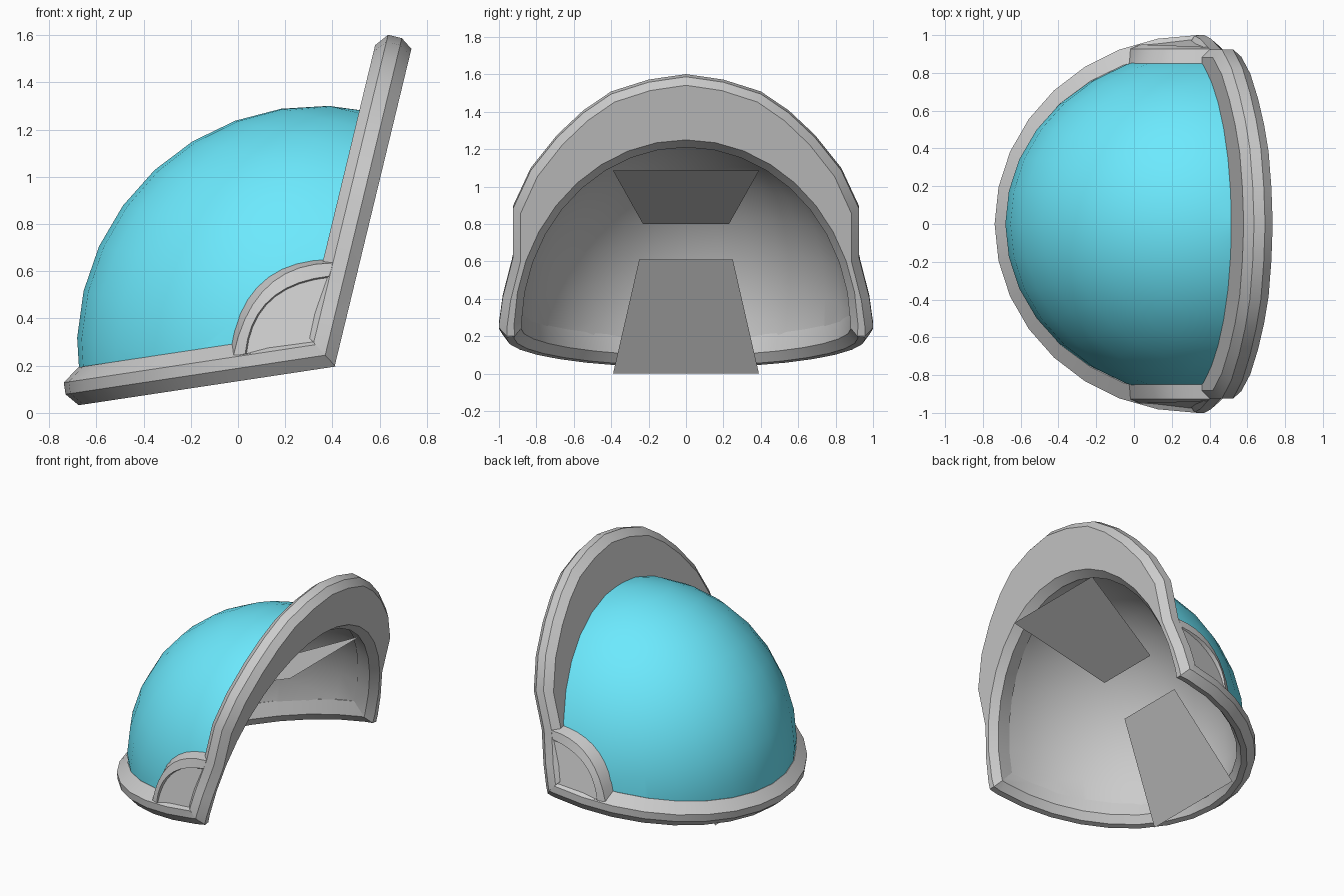
import bpy, bmesh
from math import sin, cos, radians, pi
from mathutils import Vector as V, Matrix

if "Cube" in bpy.data.objects:
    bpy.data.objects.remove(bpy.data.objects["Cube"])

# shared frame: the lower front corner, the front plane and the tilted base plane
C = V((0.41, 0, 0.20))
T, N = V((0.235, 0, 0.972)), V((0.972, 0, -0.235))     # up along / out of front plane
D, M = V((0.989, 0, 0.149)), V((-0.149, 0, 0.989))     # along / up from base plane
MITRE = T + D                                          # joint between rim and frame
CENTRE = V((0.345, 0, 0.28))


def finish(name, bm, color=None, angle=30, recalc=True):
    if recalc:
        bmesh.ops.recalc_face_normals(bm, faces=bm.faces[:])
    me = bpy.data.meshes.new(name)
    bm.to_mesh(me)
    bm.free()
    ob = bpy.data.objects.new(name, me)
    bpy.context.collection.objects.link(ob)
    if color:
        mat = bpy.data.materials.new(name + "_paint")
        mat.diffuse_color = color
        mat.use_nodes = True
        mat.node_tree.nodes["Principled BSDF"].inputs["Base Color"].default_value = mat.diffuse_color
        me.materials.append(mat)
    bpy.ops.object.select_all(action='DESELECT')
    ob.select_set(True)
    bpy.context.view_layer.objects.active = ob
    bpy.ops.object.shade_smooth_by_angle(angle=radians(angle))
    return ob


def cut(bm, point, normal, fill=False):
    """Remove everything on the side the normal points to."""
    r = bmesh.ops.bisect_plane(bm, geom=bm.verts[:] + bm.edges[:] + bm.faces[:],
                               plane_co=point, plane_no=normal, clear_outer=True)
    if fill:
        es = [e for e in r['geom_cut'] if isinstance(e, bmesh.types.BMEdge)]
        bmesh.ops.edgeloop_fill(bm, edges=es)


def skin(bm, rows):
    """Join a list of closed vertex loops with quads."""
    k = len(rows[0])
    for a, b in zip(rows, rows[1:]):
        for i in range(k):
            j = (i + 1) % k
            bm.faces.new((a[i], a[j], b[j], b[i]))


def sweep(sections):
    bm = bmesh.new()
    rows = [[bm.verts.new(p) for p in s] for s in sections]
    skin(bm, rows)
    bm.faces.new(rows[0])
    bm.faces.new(rows[-1])
    return bm


# dome and its grey lining
def shell(name, a, b, h, color=None, inside=False):
    bm = bmesh.new()
    bmesh.ops.create_uvsphere(bm, u_segments=32, v_segments=16, radius=1)
    bm.transform(Matrix.Translation(CENTRE) @ Matrix.Diagonal((a, b, a - 0.006, 1))
                 @ Matrix.Rotation(radians(13.4), 4, 'Y'))
    cut(bm, C - N * 0.10, N)
    cut(bm, C + M * 0.10, -M)
    if inside:
        bmesh.ops.reverse_faces(bm, faces=bm.faces[:])
    finish(name, bm, color, 60, recalc=False)


shell("dome", 1.027, 0.915, 0.10, (0.15, 0.82, 0.99, 1))
shell("dome_lining", 1.0, 0.895, 0.10, inside=True)

# base rim: chamfered band around the tilted bottom edge (x radius, y radius, height)
profile = [(1.015, 0.91, 0.155), (1.085, 1.0, 0.10), (1.085, 1.0, 0.05),
           (1.037, 0.96, -0.004), (1.0, 0.92, 0), (0.965, 0.882, 0.05), (0.985, 0.888, 0.15)]
base = C - D * (0.06 / D.x)
sections = []
for k in range(-10, 11):
    th = pi + radians(11.25 * k)
    sections.append([base + D * (a * cos(th)) + M * h + V((0, b * sin(th), 0))
                     for a, b, h in profile])
bm = sweep(sections)
cut(bm, C, MITRE, True)
finish("base_rim", bm)

# front frame: arched plate with chamfered outer edge and elliptical opening
outer = [(0, 1.415), (0.2, 1.385), (0.4, 1.32), (0.55, 1.215), (0.69, 1.08), (0.83, 0.90),
         (0.925, 0.69), (0.925, 0.42), (0.98, 0.20), (1.0, 0.05), (1.0, -0.10)]
S0 = 0.03
sections = []
for k in range(-10, 11):
    y, s = outer[abs(k)]
    y = y if k >= 0 else -y
    ph = radians(9.8 * k)

    def at(y, s, n):
        return C + T * s + N * n + V((0, y, 0))

    def inset(fy, fs, n):
        return at(y * fy, S0 + (s - S0) * fs, n)

    def opening(b, h, n):
        return at(b * sin(ph), S0 + h * cos(ph), n)

    sections.append([opening(0.92, 1.05, 0), inset(0.957, 0.975, 0),
                     at(y, s, -0.05), at(y, s, -0.11), inset(0.953, 0.96, -0.153),
                     opening(0.888, 1.02, -0.153), opening(0.88, 0.997, -0.05)])
bm = sweep(sections)
cut(bm, C, -MITRE, True)
finish("front_frame", bm)


# side ears: quarter-round pods with a recessed panel
def arc(p, mid, q, n=9):
    """Smooth bow through three x-z points."""
    c = [2 * mid[i] - (p[i] + q[i]) / 2 for i in (0, 1)]
    ts = [i / n for i in range(n + 1)]
    return [[(1 - t) ** 2 * p[i] + 2 * t * (1 - t) * c[i] + t * t * q[i] for i in (0, 1)]
            for t in ts]


def bulge(x, z):
    return (1 - ((x - 0.35) / 1.085) ** 2 - ((z - 0.25) / 0.99) ** 2) ** 0.5 - 0.006


def panel(x, z):     # flat panel plane
    return 0.98 + 0.145 * (x - K[0]) - 0.196 * (z - K[1])


A, B, K = (0.03, 0.25), (0.39, 0.58), (0.325, 0.29)
corner = (0.35, 0.27)
rim_arc = arc((-0.02, 0.24), (0.125, 0.535), (0.40, 0.635))
back_arc = arc((-0.03, 0.27), (0.105, 0.555), (0.40, 0.65))
window = arc(A, (0.135, 0.48), B)
window_in = [[K[0] + (x - K[0]) * 0.98, K[1] + (z - K[1]) * 0.98] for x, z in window]

for side, label in ((-1, "front"), (1, "back")):
    bm = bmesh.new()

    def loop(pts, last, yf):
        return [bm.verts.new((x, side * yf(x, z), z)) for x, z in pts + [last]]

    loops = [loop(back_arc, corner, lambda x, z: 0.93 if (x, z) == corner else 0.85),
             loop(rim_arc, corner, lambda x, z: 0.975 if (x, z) == corner else 0.927),
             loop(window, K, bulge),
             loop(window_in, K, panel)]
    skin(bm, loops)
    bm.faces.new(loops[-1])
    finish(label + "_side_ear", bm)


# flat inner braces, single sheets
def sheet(name, x0, z0, w0, x1, z1, w1):
    bm = bmesh.new()
    bm.faces.new([bm.verts.new(p) for p in
                  ((x0, -w0, z0), (x0, w0, z0), (x1, w1, z1), (x1, -w1, z1))])
    finish(name, bm, recalc=False)


sheet("lower_brace", -0.50, 0.0, 0.39, -0.13, 0.61, 0.25)
sheet("upper_brace", 0.055, 0.80, 0.23, 0.68, 1.085, 0.39)
